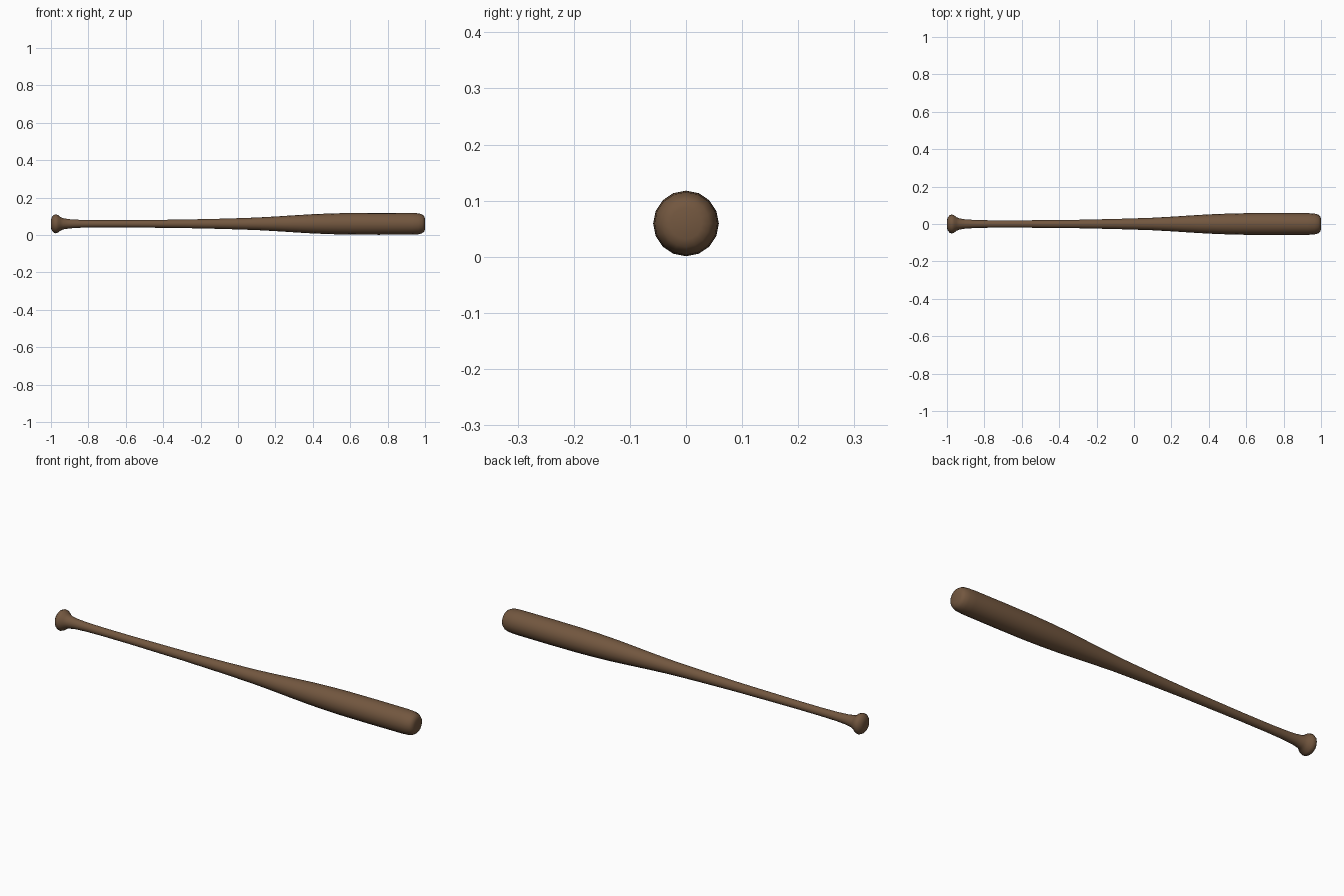
import bpy, bmesh, math

if "Cube" in bpy.data.objects:
    bpy.data.objects.remove(bpy.data.objects["Cube"])

SIDES = 16
CENTRE_Z = 0.0595

# Lathe profile (x along the bat, radius): knob, handle, taper, barrel, rounded tip
profile = [
    (-1.0, 0.022), (-0.996, 0.034), (-0.987, 0.046), (-0.975, 0.051),
    (-0.962, 0.047), (-0.95, 0.037), (-0.935, 0.030), (-0.90, 0.0245),
    (-0.84, 0.021), (-0.75, 0.0195), (-0.6, 0.0195), (-0.3, 0.0225),
    (-0.1, 0.027), (0.0, 0.030), (0.1, 0.0335), (0.2, 0.039), (0.3, 0.0455),
    (0.4, 0.0515), (0.5, 0.0555), (0.6, 0.0578), (0.75, 0.0585),
    (0.93, 0.058), (0.965, 0.056), (0.985, 0.050), (0.995, 0.042), (1.0, 0.028),
]

bm = bmesh.new()
rings = []
for x, r in profile:
    rings.append([bm.verts.new((x, r * math.cos(2 * math.pi * i / SIDES),
                                CENTRE_Z + r * math.sin(2 * math.pi * i / SIDES)))
                  for i in range(SIDES)])
for a, b in zip(rings, rings[1:]):
    for i in range(SIDES):
        j = (i + 1) % SIDES
        bm.faces.new((a[i], a[j], b[j], b[i]))

# Flat end discs
bm.faces.new(rings[0])
bm.faces.new(rings[-1])
bmesh.ops.recalc_face_normals(bm, faces=bm.faces)

mesh = bpy.data.meshes.new("baseball_bat")
bm.to_mesh(mesh)
bm.free()
bat = bpy.data.objects.new("baseball_bat", mesh)
bpy.context.collection.objects.link(bat)

# Smooth shading and brown wood
for p in mesh.polygons:
    p.use_smooth = True
wood = bpy.data.materials.new("brown_wood")
wood.diffuse_color = (0.17, 0.095, 0.05, 1)
wood.use_nodes = True
wood.node_tree.nodes["Principled BSDF"].inputs["Base Color"].default_value = wood.diffuse_color
mesh.materials.append(wood)
